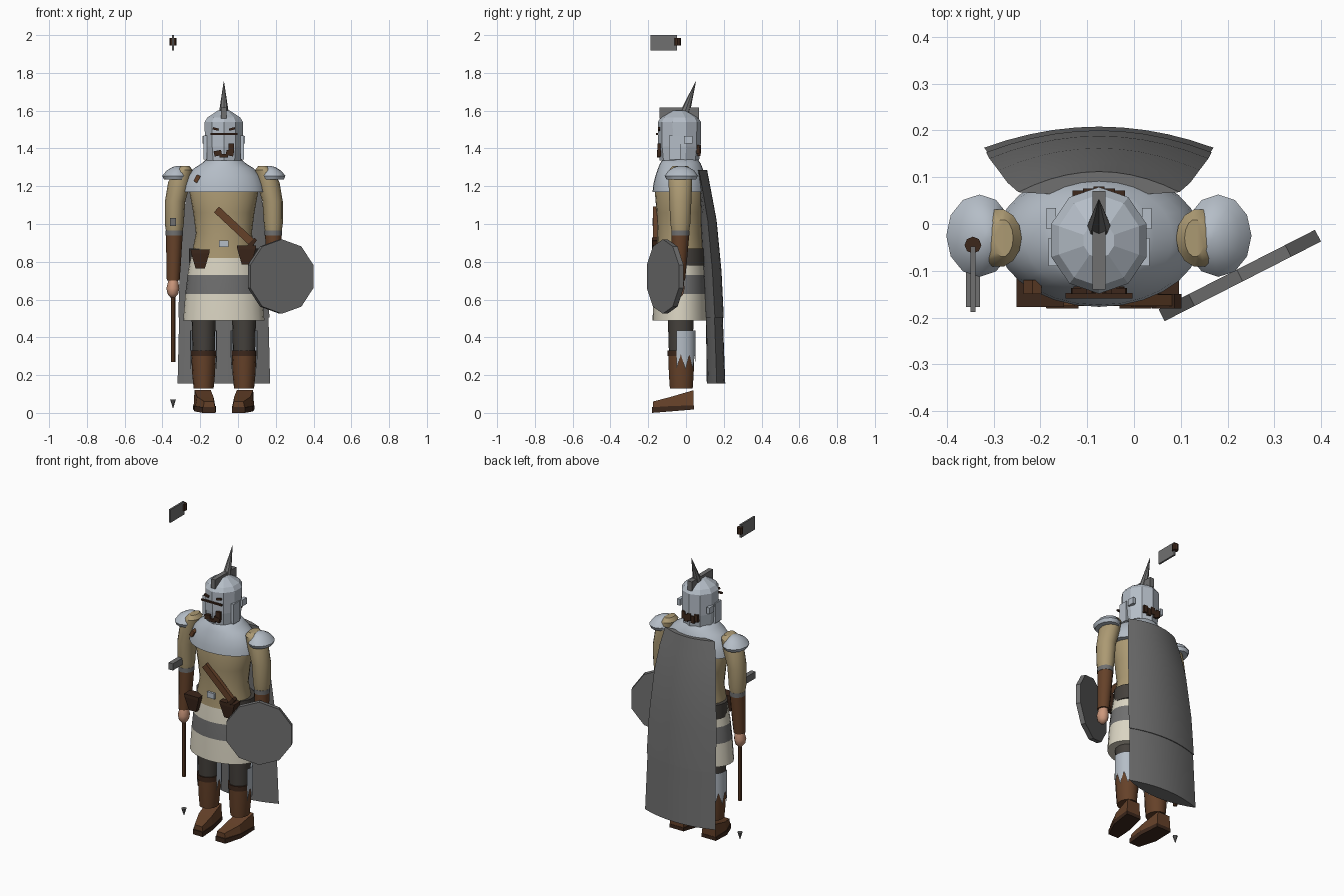
import bpy, bmesh, math
from math import sin, cos, pi, radians
from mathutils import Matrix, Vector

cube = bpy.data.objects.get("Cube")
if cube:
    bpy.data.objects.remove(cube)


def material(name, r, g, b):
    m = bpy.data.materials.new(name)
    m.use_nodes = True
    m.diffuse_color = (r, g, b, 1)
    m.node_tree.nodes["Principled BSDF"].inputs["Base Color"].default_value = (r, g, b, 1)
    return m


STEEL = material("pale steel", .46, .51, .57)
GREY = material("iron grey", .16, .16, .16)
TAN = material("tan cloth", .41, .32, .17)
CREAM = material("cream cloth", .7, .66, .54)
DARK = material("dark trouser cloth", .06, .053, .046)
LEATHER = material("brown leather", .13, .053, .022)
DEEP = material("dark brown", .045, .02, .011)
SKIN = material("skin", .6, .31, .2)

X0, Y0 = -.075, -.03      # body axis


def finish(name, bm, mat, angle=0, matrix=None):
    bmesh.ops.recalc_face_normals(bm, faces=bm.faces)
    if matrix:
        bm.transform(matrix)
    me = bpy.data.meshes.new(name)
    bm.to_mesh(me)
    bm.free()
    me.materials.append(mat)
    ob = bpy.data.objects.new(name, me)
    bpy.context.collection.objects.link(ob)
    if angle:
        bpy.ops.object.select_all(action='DESELECT')
        bpy.context.view_layer.objects.active = ob
        ob.select_set(True)
        bpy.ops.object.shade_smooth_by_angle(angle=radians(angle))
    return ob


def skin_rings(name, rings, mat, angle=0, matrix=None):
    """Joins loops of points into a closed tube."""
    bm = bmesh.new()
    loops = [[bm.verts.new(p) for p in ring] for ring in rings]
    n = len(loops[0])
    for a, b in zip(loops, loops[1:]):
        for i in range(n):
            j = (i + 1) % n
            bm.faces.new((a[i], a[j], b[j], b[i]))
    bm.faces.new(loops[0])
    bm.faces.new(loops[-1])
    return finish(name, bm, mat, angle, matrix)


def loft(name, levels, mat, n=20, angle=40, phase=0, matrix=None):
    """Elliptical sections: (x, y, z, radius x, radius y)."""
    rings = [[(x + rx * cos(2 * pi * i / n + phase), y + ry * sin(2 * pi * i / n + phase), z)
              for i in range(n)] for x, y, z, rx, ry in levels]
    return skin_rings(name, rings, mat, angle, matrix)


def body(name, profile, mat, **kw):
    return loft(name, [(X0, Y0, z, rx, ry) for z, rx, ry in profile], mat, **kw)


def box(name, centre, size, mat, turn=None):
    bm = bmesh.new()
    bmesh.ops.create_cube(bm, size=1)
    m = Matrix.Translation(centre) @ (turn or Matrix()) @ Matrix.Diagonal((*size, 1))
    return finish(name, bm, mat, 0, m)


# Tunic, belt, skirt with its grey stripe
body("tunic", [(.82, .174, .128), (.95, .148, .12), (1.06, .162, .126), (1.17, .182, .135),
               (1.28, .15, .11)], TAN, n=24)
loft("belt", [(X0, Y0 + .015, z, .184, .128) for z in (.78, .87)], DARK, n=24)
skirt = body("skirt", [(.49, .215, .147), (.63, .204, .142), (.73, .192, .136), (.83, .175, .126)],
             CREAM, n=24)
skirt.data.materials.append(GREY)
for f in skirt.data.polygons:
    f.material_index = int(.63 < f.center.z < .73)
box("buckle", (X0, -.155, .895), (.05, .02, .035), STEEL)
for x, z in ((-.2, .815), (.045, .835)):
    loft("pouch", [(x, -.145, z - .05, .035, .03), (x, -.145, z + .03, .068, .045),
                   (x, -.145, z + .05, .072, .045)], DEEP, n=4, angle=0, phase=pi / 4)
tilt = Matrix.Rotation(radians(43), 4, 'Y')
box("scabbard", (-.015, -.163, .985), (.27, .024, .04), LEATHER, tilt)
box("scabbard_guard", (.07, -.165, .895), (.02, .03, .07), DEEP, tilt)

# Shoulder mantle
body("mantle", [(1.17, .218, .147), (1.21, .211, .143), (1.255, .192, .132), (1.295, .158, .118),
                (1.32, .118, .108), (1.345, .09, .09)], STEEL, n=28, angle=50)
box("mantle_tear", (-.217, -.135, 1.24), (.022, .03, .04), LEATHER, Matrix.Rotation(.5, 4, 'Y'))

# Arms and legs
for side, s in (("right", -1), ("left", 1)):
    ax = X0 + s * .262

    def limb(part, levels, mat, **kw):
        return loft(side + "_" + part, [(X0 + s * d, y, z, rx, ry) for d, y, z, rx, ry in levels], mat, **kw)

    limb("sleeve", [(.262, -.03, .955, .043, .046), (.262, -.03, 1.0, .05, .054),
                    (.258, -.03, 1.12, .054, .06), (.235, -.03, 1.22, .06, .064),
                    (.213, -.03, 1.285, .048, .062), (.205, -.03, 1.308, .022, .04)], TAN, n=14)
    limb("cuff", [(.262, -.03, .938, .046, .049), (.262, -.03, .965, .046, .049)], GREY, n=14)
    limb("bracer", [(.268, -.042, .7, .034, .037), (.266, -.037, .78, .038, .04),
                    (.262, -.03, .942, .044, .047)], LEATHER, n=12)
    limb("hand", [(.27, -.045, .61, .012, .014), (.27, -.045, .63, .028, .032),
                  (.27, -.045, .66, .034, .037), (.268, -.043, .69, .028, .032),
                  (.268, -.043, .72, .022, .026)], SKIN, n=12, angle=60)
    limb("pauldron", [(.255, -.025, 1.235, .062, .078), (.255, -.025, 1.255, .071, .088),
                      (.25, -.025, 1.283, .053, .068), (.243, -.025, 1.302, .028, .036),
                      (.24, -.025, 1.308, .006, .008)], STEEL, n=12, angle=50)

    lx = X0 + s * .107
    limb("trouser_leg", [(.107, -.028, .3, .058, .062), (.107, -.028, .56, .065, .07)], DARK, n=16)
    limb("boot_shaft", [(.107, -.025, .13, .053, .062), (.107, -.025, .2, .06, .067),
                        (.107, -.025, .31, .065, .071)], LEATHER, n=14)
    limb("boot_cuff", [(.107, -.025, .3, .069, .074), (.107, -.025, .33, .069, .074)], DEEP, n=14)

    # Ragged steel guard wrapped round the back of the calf
    bm = bmesh.new()
    rows = []
    for i in range(13):
        a = radians(-20 + 220 * i / 12)
        low = .31 if i % 2 else .23
        rows.append([bm.verts.new((lx + .071 * cos(a), -.025 + .076 * sin(a), z)) for z in (low, .435)])
    for p, q in zip(rows, rows[1:]):
        bm.faces.new((p[0], q[0], q[1], p[1]))
    finish(side + "_calf_guard", bm, STEEL, 40)

    # Wedge foot: toe and heel sections, toes turned in
    def section(d, y, w, low, high, top):
        x = X0 + s * d
        return [(x - w, y, low), (x + w, y, low), (x + w * top, y, high), (x - w * top, y, high)]

    skin_rings(side + "_foot", [section(.078, -.175, .032, .025, .06, .8),
                                section(.098, -.08, .054, .03, .085, .8),
                                section(.112, .04, .048, .035, .12, .9)], LEATHER)
    skin_rings(side + "_sole", [section(.078, -.18, .034, 0, .03, 1),
                                section(.098, -.08, .056, .008, .036, 1),
                                section(.112, .042, .05, .018, .04, 1)], DEEP)

# Helmet
HY = -.035
loft("helmet", [(X0, HY, z, rx, ry) for z, rx, ry in
                ((1.335, .097, .104), (1.41, .105, .113), (1.54, .107, .114),
                 (1.565, .09, .098), (1.6, .034, .038))], STEEL, n=10, angle=0, phase=pi / 10)
box("helmet_crest", (X0, -.035, 1.587), (.028, .21, .058), GREY)
loft("helmet_spike", [(X0, -.012, 1.575, .028, .03), (X0, .052, 1.755, .001, .001)], GREY, n=8, angle=0)
box("visor_slit", (X0, -.153, 1.476), (.143, .012, .009), DEEP)
for s in (-1, 1):
    box("eye_slit", (X0 + s * .043, -.143, 1.503), (.032, .012, .012), DEEP, Matrix.Rotation(-s * .25, 4, 'Y'))
    box("cheek_plate", (X0 + s * .098, -.06, 1.405), (.02, .06, .125), STEEL)
    box("ear_boss", (X0 + s * .102, .012, 1.445), (.02, .045, .04), STEEL)
    box("moustache", (X0 + s * .032, -.143, 1.375), (.04, .02, .028), DEEP, Matrix.Rotation(s * .2, 4, 'Y'))
box("mouth_opening", (X0, -.146, 1.362), (.045, .016, .018), DEEP)
box("cheek_opening", (X0 + .04, -.143, 1.405), (.028, .016, .04), DEEP)
for i in range(-2, 3):
    box("rear_hair", (X0 + i * .022, .068 - abs(i) * .004, 1.395 - (i % 2) * .012),
        (.024, .024, .045), DEEP)


# Cape: lens-shaped sections in two overlapping lengths
def lens(z, w, corner, outer, inner, n=10):
    ring = []
    for edge, sign in ((outer, 1), (inner, -1)):
        for i in range(n):
            t = sign * (2 * i / n - 1)
            ring.append((X0 + w * t, corner + (edge - corner) * (1 - t * t), z))
    return ring


skin_rings("cape_upper", [lens(.505, .241, .153, .2, .1), lens(.75, .234, .14, .188, .09),
                          lens(1.02, .215, .115, .162, .075), lens(1.18, .195, .088, .132, .068),
                          lens(1.285, .172, .068, .112, .062)], GREY, 40)
skin_rings("cape_lower", [lens(.155, .245, .163, .208, .11), lens(.53, .236, .15, .194, .105)], GREY, 40)

# Ten-sided shield held at the left hand
aim = Matrix.Translation((.226, -.11, .722)) @ Matrix.Rotation(radians(27), 4, 'Z') \
    @ Matrix.Rotation(radians(90), 4, 'X')
loft("shield", [(0, 0, z, .197, .197) for z in (-.014, .014)], GREY, n=10, angle=0, phase=pi / 2, matrix=aim)

# Polearm pieces on the right: shaft, tip, hook and blade
PX, PY = -.344, -.045
loft("pole_shaft", [(PX, PY, z, .012, .012) for z in (.27, .66)], LEATHER, n=8)
loft("pole_tip", [(PX, PY, .025, .001, .001), (PX, PY, .07, .015, .015)], GREY, n=8, angle=0)
box("pole_hook", (PX, -.13, 1.01), (.03, .095, .042), GREY)
box("pole_blade", (PX, -.118, 1.959), (.011, .14, .082), GREY)
loft("pole_socket", [(PX, PY, z, .018, .018) for z in (1.945, 1.985)], DEEP, n=8)
